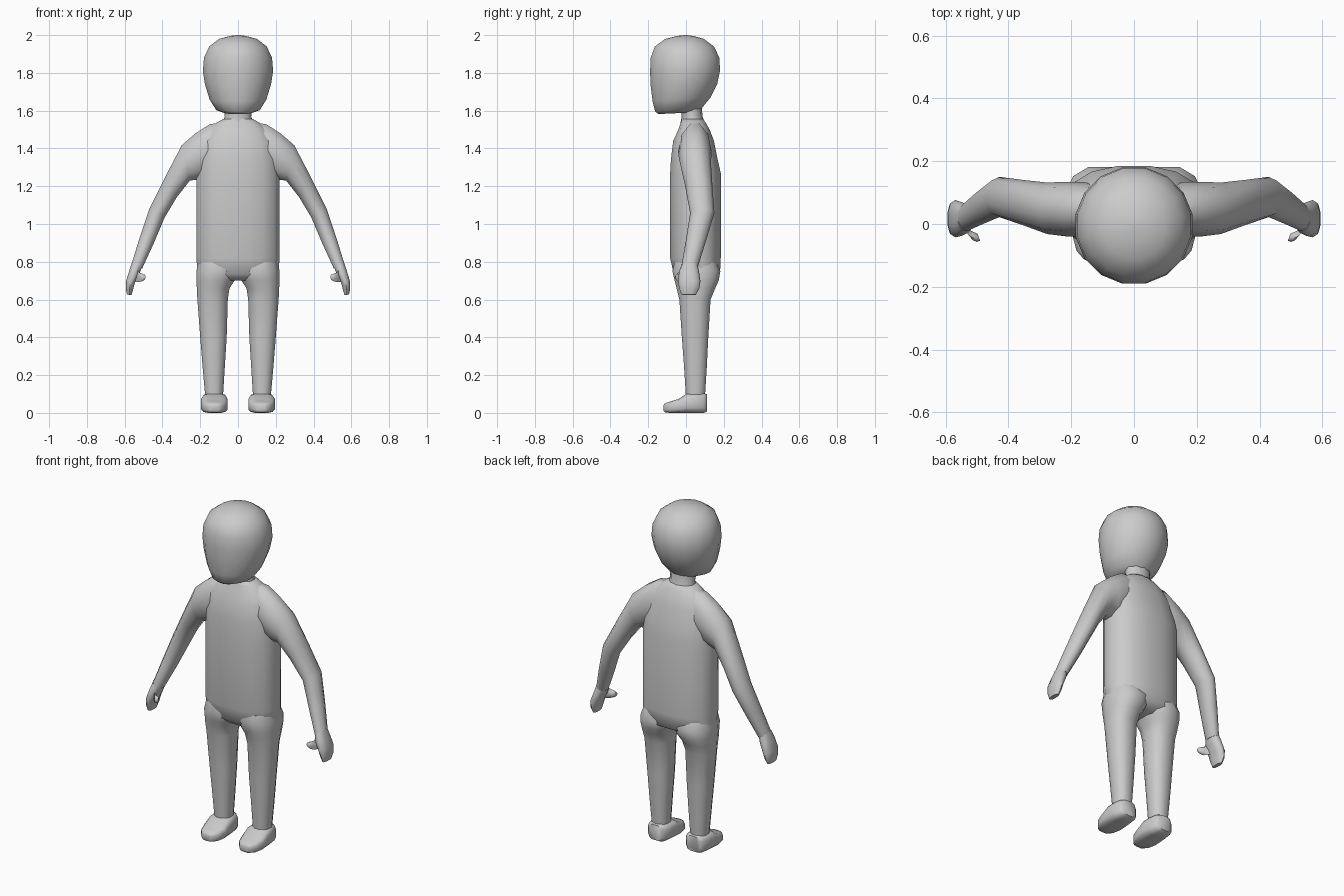
import bpy, bmesh, math
from mathutils import Vector

skin = bpy.data.materials.new("plain grey")
skin.diffuse_color = (0.6, 0.6, 0.6, 1)


def loft(name, rings, sides=12, power=1.0, mirror=False, angle=60):
    """Skin a closed tube through rings of (centre, half axis u, half axis v)."""
    bm = bmesh.new()
    loops = []
    for c, u, v in rings:
        loop = []
        for i in range(sides):
            t = 2 * math.pi * (i + 0.5) / sides
            a, b = math.cos(t), math.sin(t)
            # power below 1 squares the section off; k keeps its full width
            k = math.cos(math.pi / sides) ** power
            a = math.copysign(abs(a) ** power, a) / k
            b = math.copysign(abs(b) ** power, b) / k
            loop.append(bm.verts.new(Vector(c) + Vector(u) * a + Vector(v) * b))
        loops.append(loop)
    for lo, hi in zip(loops, loops[1:]):
        for i in range(sides):
            j = (i + 1) % sides
            bm.faces.new((lo[i], lo[j], hi[j], hi[i]))
    bm.faces.new(loops[0][::-1])
    bm.faces.new(loops[-1])
    bmesh.ops.recalc_face_normals(bm, faces=bm.faces)
    mesh = bpy.data.meshes.new(name)
    bm.to_mesh(mesh)
    bm.free()
    mesh.materials.append(skin)
    ob = bpy.data.objects.new(name, mesh)
    bpy.context.collection.objects.link(ob)
    if mirror:
        ob.modifiers.new("mirror", 'MIRROR').use_mirror_merge = False
    bpy.ops.object.select_all(action='DESELECT')
    ob.select_set(True)
    bpy.context.view_layer.objects.active = ob
    bpy.ops.object.shade_smooth_by_angle(angle=math.radians(angle))
    return ob


def level(z, x0, x1, y0, y1, tilt=0.0):
    """Horizontal ring; tilt raises its back and lowers its front."""
    return (((x0 + x1) / 2, (y0 + y1) / 2, z),
            ((x1 - x0) / 2, 0, 0), (0, (y1 - y0) / 2, tilt))


def slanted(outer, inner, y0, y1):
    """Ring between two (x, z) points of an arm outline."""
    (xo, zo), (xi, zi) = outer, inner
    return (((xo + xi) / 2, (y0 + y1) / 2, (zo + zi) / 2),
            ((xo - xi) / 2, 0, (zo - zi) / 2), (0, (y1 - y0) / 2, 0))


# Head
loft("head", [level(z, -w, w, y0, y1, t) for z, w, y0, y1, t in [
    (1.587, .07, -.145, .06, .005), (1.605, .115, -.163, .085, .01),
    (1.66, .15, -.177, .13, .01), (1.74, .175, -.188, .165, 0),
    (1.81, .186, -.19, .18, 0), (1.88, .18, -.187, .177, 0),
    (1.94, .152, -.165, .148, 0), (1.98, .10, -.11, .095, 0),
    (1.995, .045, -.05, .04, 0), (2.0, .01, -.01, .01, 0)]], sides=16, angle=80)

# Neck
loft("neck", [level(z, -w, w, y0, y1) for z, w, y0, y1 in [
    (1.46, .10, -.03, .11), (1.54, .08, -.025, .095),
    (1.57, .07, -.02, .085), (1.63, .08, -.03, .08)]], sides=10)

# Torso
loft("torso", [level(z, -w, w, y0, y1, t) for z, w, y0, y1, t in [
    (.70, .13, -.03, .12, 0), (.735, .215, -.065, .18, 0),
    (.82, .22, -.084, .184, 0), (1.25, .22, -.086, .184, .02),
    (1.34, .212, -.08, .168, 0), (1.44, .19, -.068, .148, 0),
    (1.50, .155, -.04, .125, 0), (1.535, .115, -.028, .105, 0),
    (1.555, .08, -.022, .092, 0)]], sides=16, power=.85)

# Arms
loft("arm", [slanted(*r) for r in [
    ((.07, 1.54), (.10, 1.30), -.02, .11),
    ((.15, 1.528), (.17, 1.25), -.035, .13),
    ((.225, 1.48), (.21, 1.235), -.035, .13),
    ((.298, 1.417), (.255, 1.23), -.028, .128),
    ((.385, 1.25), (.325, 1.14), 0, .137),
    ((.47, 1.08), (.388, 1.035), .025, .147),
    ((.52, .93), (.445, .90), .002, .105),
    ((.563, .79), (.507, .765), -.022, .062)]], sides=10, mirror=True)

# Hands
loft("hand", [slanted(*r) for r in [
    ((.560, .80), (.508, .775), -.02, .058),
    ((.575, .755), (.52, .74), -.035, .067),
    ((.592, .70), (.545, .692), -.04, .074),
    ((.594, .66), (.555, .655), -.034, .068),
    ((.588, .626), (.563, .624), -.022, .05)]], sides=10, power=.85, mirror=True)

# Thumbs
loft("thumb", [
    ((.555, .0, .735), (0, 0, .035), (.02, .025, 0)),
    ((.53, -.03, .718), (0, 0, .026), (.017, .022, 0)),
    ((.508, -.04, .717), (0, 0, .019), (.008, .017, 0)),
    ((.494, -.042, .719), (0, 0, .012), (.004, .011, 0))],
     sides=8, mirror=True)

# Legs
loft("leg", [level(*r) for r in [
    (.08, .08, .173, .0, .10), (.24, .07, .187, -.01, .11),
    (.40, .06, .20, -.022, .118), (.60, .054, .215, -.035, .13),
    (.66, .045, .218, -.05, .155), (.70, .018, .22, -.06, .173),
    (.75, -.005, .22, -.072, .182), (.80, .0, .21, -.06, .16)]],
     sides=12, power=.85, mirror=True)

# Shoes: sections from heel to toe
loft("shoe", [((.125, y, (z0 + z1) / 2), (w, 0, 0), (0, 0, (z1 - z0) / 2))
              for y, z0, z1, w in [
    (.112, .008, .098, .04), (.095, 0, .104, .058), (.04, 0, .104, .067),
    (.0, 0, .10, .070), (-.04, 0, .073, .07), (-.085, 0, .06, .058),
    (-.112, .003, .05, .035), (-.118, .01, .042, .02)]],
     sides=12, power=.55, mirror=True, angle=50)
